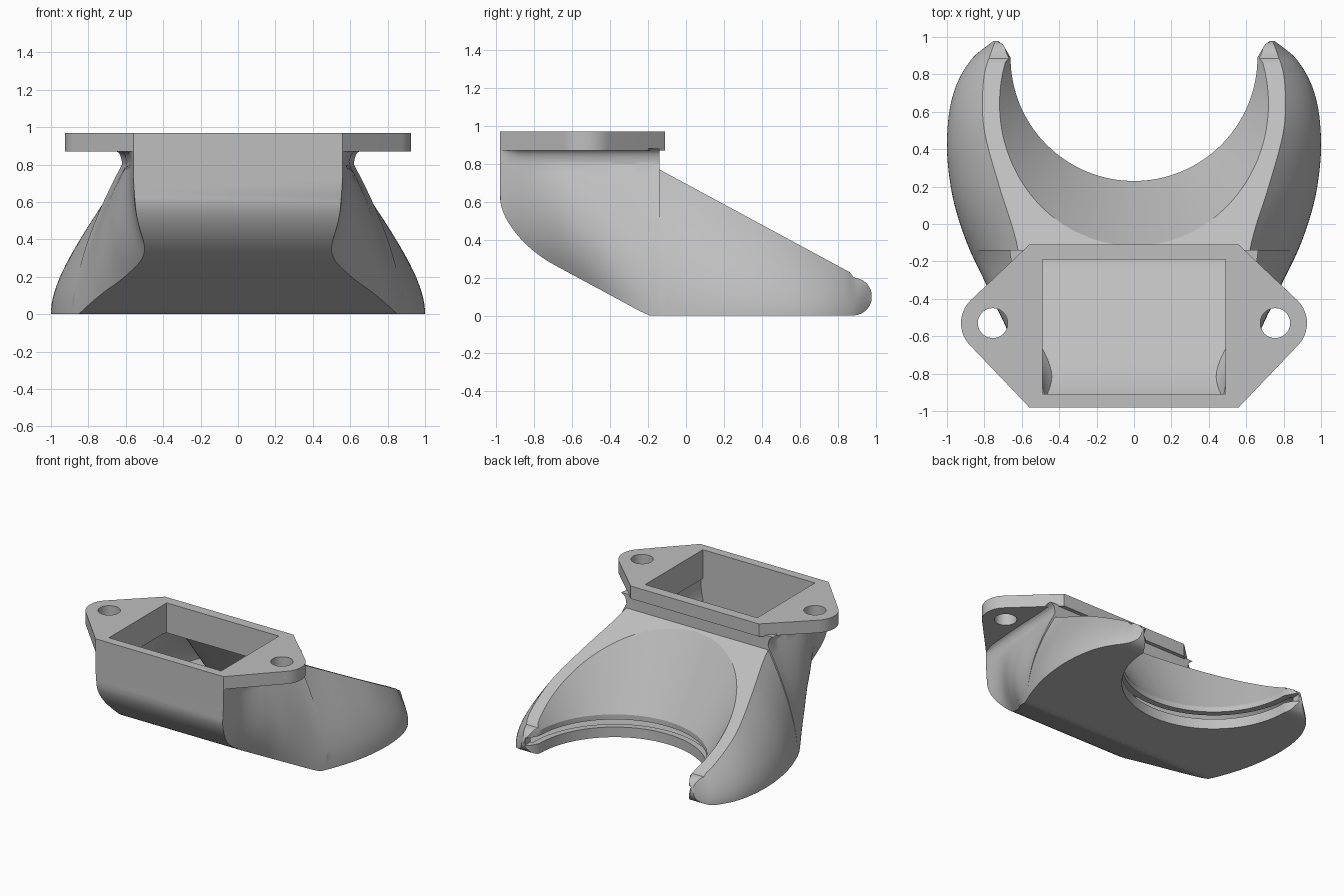
import bpy, bmesh, math

if "Cube" in bpy.data.objects:
    bpy.data.objects.remove(bpy.data.objects["Cube"])

grey = bpy.data.materials.new("light_grey_plastic")
grey.use_nodes = True
grey.diffuse_color = (0.52, 0.52, 0.52, 1)
grey.node_tree.nodes["Principled BSDF"].inputs["Base Color"].default_value = (0.52, 0.52, 0.52, 1)

RING_Y = 0.89          # centre of the round clearance
RING_R = 0.66


def finish(name, bm):
    bmesh.ops.recalc_face_normals(bm, faces=bm.faces)
    mesh = bpy.data.meshes.new(name)
    bm.to_mesh(mesh)
    bm.free()
    ob = bpy.data.objects.new(name, mesh)
    ob.data.materials.append(grey)
    bpy.context.collection.objects.link(ob)
    return ob


def loft(name, rings):
    """Closed skin over equal-length rings of points."""
    bm = bmesh.new()
    rows = [[bm.verts.new(p) for p in ring] for ring in rings]
    n = len(rows[0])
    for a, b in zip(rows, rows[1:]):
        for i in range(n):
            j = (i + 1) % n
            bm.faces.new((a[i], a[j], b[j], b[i]))
    bm.faces.new(rows[0])
    bm.faces.new(rows[-1])
    return finish(name, bm)


def box(name, x, y0, y1, z0, z1):
    return loft(name, [[(-x, y0, z), (x, y0, z), (x, y1, z), (-x, y1, z)] for z in (z0, z1)])


def circle(cx, cy, r, z, n=48):
    return [(cx + r * math.cos(2 * math.pi * i / n), cy + r * math.sin(2 * math.pi * i / n), z)
            for i in range(n)]


def cut(target, cutter):
    cutter.hide_render = True
    mod = target.modifiers.new("cut", 'BOOLEAN')
    mod.operation = 'DIFFERENCE'
    mod.solver = 'EXACT'
    mod.object = cutter
    bpy.context.view_layer.objects.active = target
    bpy.ops.object.modifier_apply(modifier=mod.name)
    bpy.data.objects.remove(cutter)


def curve(table, y):
    """Smooth interpolation through (y, value) pairs."""
    if y <= table[0][0]:
        return table[0][1]
    if y >= table[-1][0]:
        return table[-1][1]

    def slope(k):
        a, b = table[max(k - 1, 0)], table[min(k + 1, len(table) - 1)]
        return (b[1] - a[1]) / (b[0] - a[0])
    for k in range(len(table) - 1):
        (ya, va), (yb, vb) = table[k], table[k + 1]
        if y <= yb:
            h = yb - ya
            t = (y - ya) / h
            return ((2*t**3 - 3*t**2 + 1) * va + (t**3 - 2*t**2 + t) * h * slope(k)
                    + (3*t**2 - 2*t**3) * vb + (t**3 - t**2) * h * slope(k + 1))


# Half widths along the duct: lower edge, upper edge, side bulge
LOWER = [(-.98, .55), (-.8, .50), (-.58, .60), (-.4, .73), (-.2, .85), (0, .93),
         (.2, .98), (.45, 1.0), (.7, .965), (.88, .87), (.98, .75)]
UPPER = [(-.98, .56), (-.6, .59), (-.14, .62), (.2, .72), (.45, .79), (.6, .81),
         (.8, .80), (.93, .76), (.98, .74)]
BULGE = [(-.98, .01), (-.8, .1), (-.58, .15), (-.2, .01), (0, 0)]


def bottom_z(y):
    z = max(0, (-.2 - y) * .54)
    if y < -.7:
        t = min(1, (-.7 - y) / .28)
        z += .2 * (1 - math.sqrt(1 - t * t))
    if y > .88:
        z = .1 - math.sqrt(max(0, .01 - (y - .88) ** 2))
    return z


def top_z(y, inner):
    if inner:
        return .77 - .54 * (max(y, -.2) + .14)
    if y < -.14:
        return .88
    z = .77 - .54 * (y + .14)
    if y > .88:
        z = min(z, .1 + math.sqrt(max(0, .01 - (y - .88) ** 2)))
    return z


def section(y, inset=0):
    """Cross-section of the duct at one y, mirrored about x = 0."""
    zb, zt = bottom_z(y) + inset, top_z(y, inset > 0) - inset
    xb, xt = curve(LOWER, y) - inset, curve(UPPER, y) - inset
    xc = xb + curve(BULGE, y)
    shoulder = min(zt, .80)
    zc = zb + .4 * (shoulder - zb)
    half = []
    for i in range(15):
        t = i / 14
        half.append(((1-t)**2 * xb + 2*t*(1-t) * xc + t*t * xt,
                     (1-t)**2 * zb + 2*t*(1-t) * zc + t*t * shoulder))
    # small fillet flaring out under the flange
    flare = .045 * min(1, max(0, (y + .98) / .1)) if zt > .85 else 0
    for i in range(1, 6):
        t = i / 5
        half.append((xt + flare * (1 - math.sqrt(1 - t * t)), shoulder + (zt - shoulder) * t))
    if zt <= .80:
        half = half[:15] + [(xt * (1 - k / 6), zt) for k in range(1, 6)]
    return [(x, y, z) for x, z in half] + [(-x, y, z) for x, z in reversed(half)]


def stations(y0, y1, n):
    return [y0 + (y1 - y0) * (1 - math.cos(math.pi * i / n)) / 2 for i in range(n + 1)]


def clearance(name, grow):
    """Round opening that widens into a cone, flared between the arm tips."""
    rings = []
    for z, r in ((-.1, RING_R), (.18, RING_R), (.775, RING_R + .6 * .595)):
        r += grow
        ring = [(r * math.cos(a), RING_Y + r * math.sin(a), z)
                for a in (math.pi * (1 + i / 64) for i in range(65))]
        ring += [(r + .04, .96, z), (r + .1, 1.0, z), (r + .1, 1.3, z)]
        ring += [(-x, y, z) for x, y, z in reversed(ring[-3:])]
        rings.append(ring)
    return loft(name, rings)


# Duct body: outer skin, then round clearance
ys = sorted(stations(-.98, .979, 64) + [-.1402, -.1398])
duct_body = loft("duct_body", [section(y) for y in ys])
cut(duct_body, clearance("clearance_cutter", 0))

# Hollow air channel
channel = loft("channel_cutter", [section(y, .06) for y in stations(-.91, .9, 48)])
cut(channel, clearance("channel_trim", .05))
cut(duct_body, channel)
cut(duct_body, box("inlet_cutter", .49, -.91, -.19, .55, 1.1))

# Air outlet slot around the inside of the ring
cut(duct_body, loft("slot_cutter", [circle(0, RING_Y, RING_R + .07, z, 128) for z in (.08, .14)]))

# Mounting flange with two rounded ears
bm = bmesh.new()
for z in (.87, .97):
    for s in (-1, 1):
        for p in [(s * .56, -.98, z), (s * .56, -.11, z)] + circle(s * .755, -.53, .17, z):
            bm.verts.new(p)
hull = bmesh.ops.convex_hull(bm, input=bm.verts)
bmesh.ops.delete(bm, geom=list({v for v in hull["geom_interior"] if isinstance(v, bmesh.types.BMVert)}),
                 context='VERTS')
bmesh.ops.dissolve_limit(bm, angle_limit=.01, verts=bm.verts, edges=bm.edges)
flange = finish("mounting_flange", bm)
cut(flange, box("flange_inlet_cutter", .49, -.91, -.19, .8, 1.1))
for s in (-1, 1):
    cut(flange, loft("screw_hole_cutter", [circle(s * .755, -.53, .08, z) for z in (.8, 1.1)]))

# Smooth curved skin, sharp edges kept
for ob in (duct_body, flange):
    bpy.ops.object.select_all(action='DESELECT')
    ob.select_set(True)
    bpy.context.view_layer.objects.active = ob
    bpy.ops.object.shade_smooth_by_angle(angle=math.radians(30))
